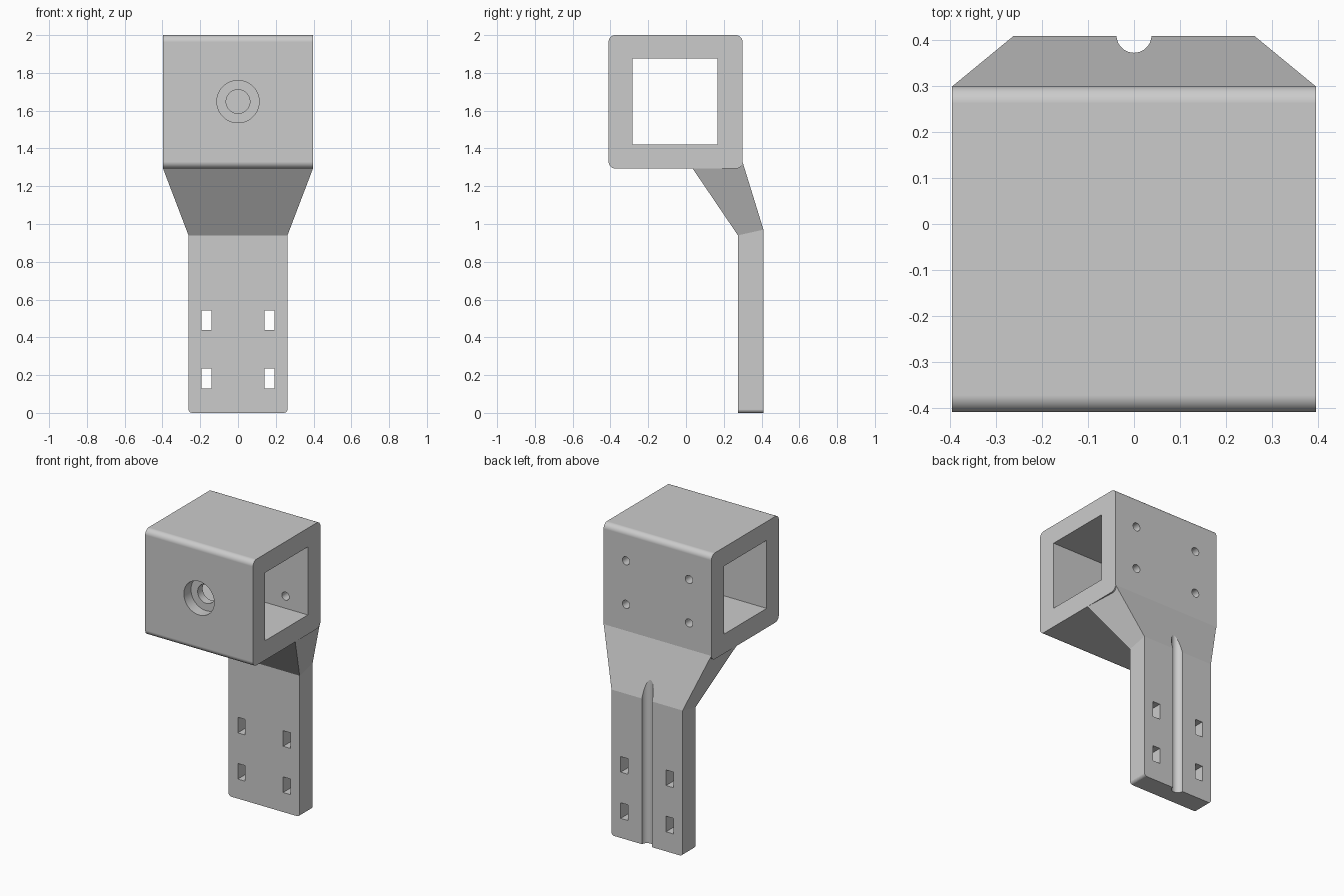
import bpy, bmesh, math
from mathutils import Matrix, Vector

cube = bpy.data.objects.get("Cube")
if cube:
    bpy.data.objects.remove(cube, do_unlink=True)

grey = bpy.data.materials.new("plain grey")
grey.use_nodes = True
grey.diffuse_color = (0.6, 0.6, 0.6, 1)
grey.node_tree.nodes["Principled BSDF"].inputs["Base Color"].default_value = (0.6, 0.6, 0.6, 1)


def make_object(name, bm):
    bmesh.ops.recalc_face_normals(bm, faces=bm.faces[:])
    mesh = bpy.data.meshes.new(name)
    bm.to_mesh(mesh)
    bm.free()
    mesh.materials.append(grey)
    obj = bpy.data.objects.new(name, mesh)
    bpy.context.collection.objects.link(obj)
    return obj


def box(name, low, high, bevel_axis=None, radius=0.0):
    """Box between two corners, optionally rounding the edges along one axis."""
    low, high = Vector(low), Vector(high)
    bm = bmesh.new()
    bmesh.ops.create_cube(bm, size=1)
    bmesh.ops.scale(bm, vec=high - low, verts=bm.verts[:])
    bmesh.ops.translate(bm, vec=(low + high) / 2, verts=bm.verts[:])
    if bevel_axis is not None:
        edges = [e for e in bm.edges
                 if abs((e.verts[0].co - e.verts[1].co)[bevel_axis]) > 0.01]
        bmesh.ops.bevel(bm, geom=edges, offset=radius, segments=8,
                        profile=0.5, affect='EDGES')
    return make_object(name, bm)


def rod(name, start, end, radius):
    """Cylinder between two points."""
    start, end = Vector(start), Vector(end)
    axis = end - start
    bm = bmesh.new()
    turn = axis.to_track_quat('Z', 'Y').to_matrix().to_4x4()
    bmesh.ops.create_cone(bm, cap_ends=True, segments=48, radius1=radius, radius2=radius,
                          depth=axis.length,
                          matrix=Matrix.Translation((start + end) / 2) @ turn)
    return make_object(name, bm)


def cut(target, cutters):
    bpy.context.view_layer.objects.active = target
    for cutter in cutters:
        cutter.hide_render = True
        mod = target.modifiers.new("cut", 'BOOLEAN')
        mod.operation = 'DIFFERENCE'
        mod.solver = 'EXACT'
        mod.object = cutter
        bpy.ops.object.modifier_apply(modifier=mod.name)
        bpy.data.objects.remove(cutter, do_unlink=True)


def finish(obj):
    bpy.ops.object.select_all(action='DESELECT')
    obj.select_set(True)
    bpy.context.view_layer.objects.active = obj
    bpy.ops.object.shade_smooth_by_angle(angle=math.radians(14))
    mod = obj.modifiers.new("flat shading", 'WEIGHTED_NORMAL')
    mod.keep_sharp = True


# Square tube housing with rounded long edges
HALF = 0.397
MID_Z = 1.648
housing = box("tube_housing", (-HALF, -0.41, 1.293), (HALF, 0.30, 2.0), 0, 0.037)
cutters = [
    box("tube_opening", (-1, -0.282, 1.422), (1, 0.168, 1.875)),
    rod("counterbore", (0, -0.5, MID_Z), (0, -0.335, MID_Z), 0.112),
    rod("bolt_hole", (0, -0.5, MID_Z), (0, -0.2, MID_Z), 0.063),
]
# Four screw holes through the rear wall
for x in (-0.232, 0.232):
    for dz in (-0.145, 0.145):
        cutters.append(rod("screw_hole", (x, 0.1, MID_Z + dz), (x, 0.4, MID_Z + dz), 0.027))
cut(housing, cutters)
finish(housing)

# Leg plate and flared neck, lofted through three sections:
# half width, front (y, z), back (y, z)
sections = [
    (0.262, (0.275, 0.0), (0.41, 0.0)),
    (0.262, (0.275, 0.94), (0.41, 0.97)),
    (HALF, (0.035, 1.294), (0.299, 1.33)),
]
bm = bmesh.new()
rings = []
for w, front, back in sections:
    rings.append([bm.verts.new(p) for p in
                  ((-w, *front), (w, *front), (w, *back), (-w, *back))])
for lower, upper in zip(rings, rings[1:]):
    for i in range(4):
        j = (i + 1) % 4
        bm.faces.new((lower[i], lower[j], upper[j], upper[i]))
bm.faces.new(rings[0])
bm.faces.new(rings[-1])
# Round the two lower corners
corners = [e for e in bm.edges
           if all(v.co.z < 0.01 for v in e.verts)
           and abs(e.verts[0].co.x - e.verts[1].co.x) < 0.01]
bmesh.ops.bevel(bm, geom=corners, offset=0.02, segments=6, profile=0.5, affect='EDGES')
leg = make_object("leg_bracket", bm)

# Rear cable groove and four strap slots
cutters = [rod("groove", (0, 0.411, -0.1), (0, 0.411, 1.25), 0.038)]
for x in (-0.167, 0.167):
    for z in (0.182, 0.49):
        cutters.append(box("slot", (x - 0.027, 0.1, z - 0.052), (x + 0.027, 0.6, z + 0.052)))
cut(leg, cutters)
finish(leg)
